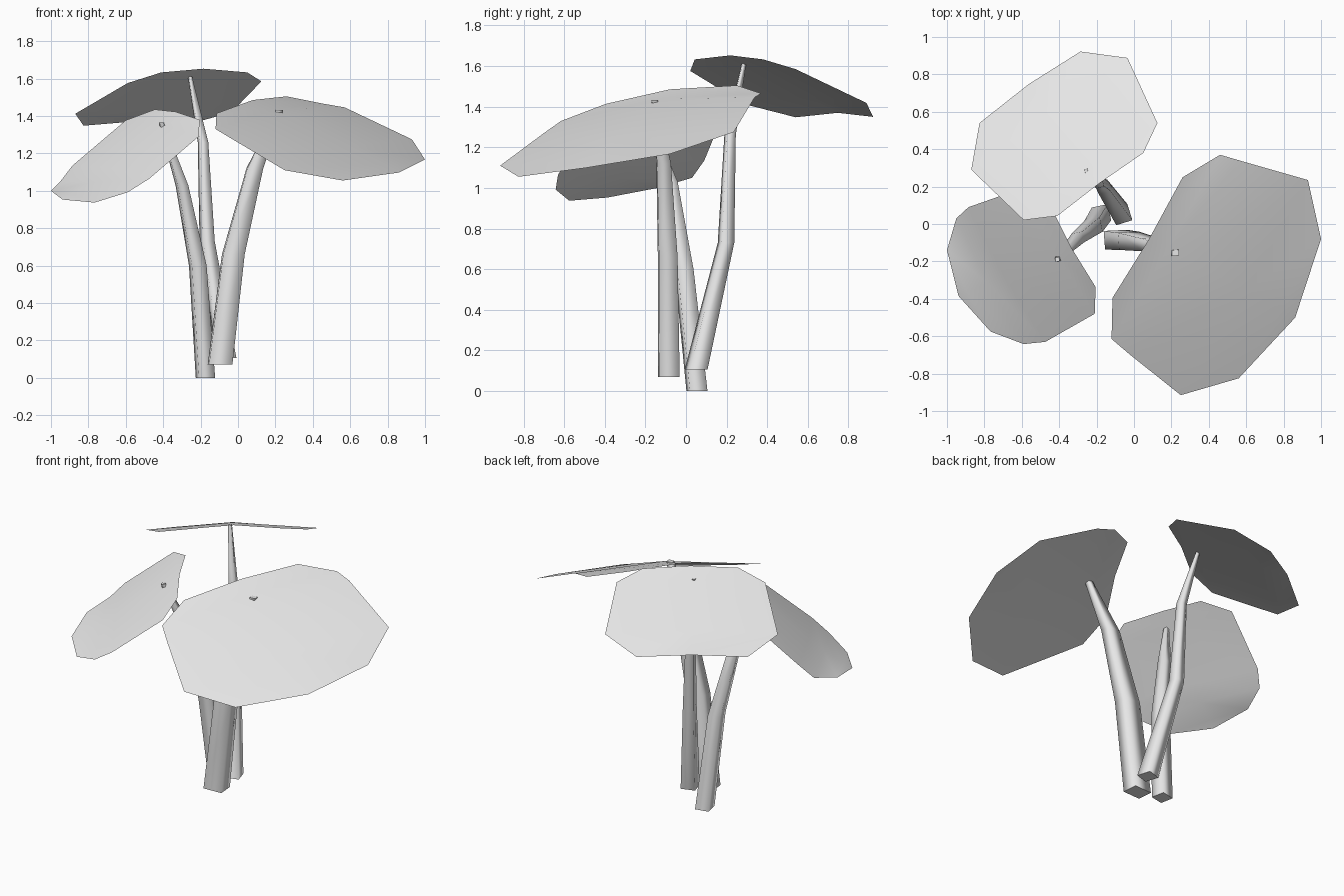
import bpy, bmesh
from math import cos, sin, pi
from mathutils import Vector

if "Cube" in bpy.data.objects:
    bpy.data.objects.remove(bpy.data.objects["Cube"])

grey = bpy.data.materials.new("plain_grey")
grey.use_nodes = True
grey.diffuse_color = (0.8, 0.8, 0.8, 1)
grey.node_tree.nodes["Principled BSDF"].inputs["Base Color"].default_value = (0.8, 0.8, 0.8, 1)


def finish(bm, name):
    mesh = bpy.data.meshes.new(name)
    bm.to_mesh(mesh)
    bm.free()
    mesh.materials.append(grey)
    obj = bpy.data.objects.new(name, mesh)
    bpy.context.collection.objects.link(obj)
    return obj


def leaf(name, rows, tip):
    """Thin blade folded along a raised midrib; rows are edge pairs from base to tip."""
    bm = bmesh.new()
    tip = Vector(tip)
    pairs = [(Vector(a), Vector(b)) for a, b in rows]
    across = pairs[1][1] - pairs[1][0]
    along = tip - (pairs[0][0] + pairs[0][1]) / 2
    up = across.cross(along).normalized()
    up *= 1 if up.z > 0 else -1
    strips = []
    for a, b in pairs:
        rib = (a + b) / 2 + up * (b - a).length / 2 * 0.075
        strips.append([bm.verts.new(p) for p in (a, rib, b)])
    end = bm.verts.new(tip)
    for r, s in zip(strips, strips[1:]):
        for i in (0, 1):
            bm.faces.new((r[i], r[i + 1], s[i + 1], s[i]))
    for i in (0, 1):
        bm.faces.new((strips[-1][i], strips[-1][i + 1], end))
    for f in bm.faces:
        f.normal_update()
        if f.normal.z < 0:
            f.normal_flip()
        f.smooth = True
    return finish(bm, name)


def stem(name, path, turn, stretch=1.0):
    """Bent tapering square stalk; path holds (x, y, z, width)."""
    bm = bmesh.new()
    rings = []
    for x, y, z, w in path:
        ring = []
        for k in range(4):
            a = turn + pi / 4 + k * pi / 2
            ring.append(bm.verts.new((x + stretch * w * 0.707 * cos(a), y + w * 0.707 * sin(a), z)))
        rings.append(ring)
    for r, s in zip(rings, rings[1:]):
        for k in range(4):
            j = (k + 1) % 4
            bm.faces.new((r[k], r[j], s[j], s[k])).smooth = True
    bm.faces.new(rings[0][::-1])
    bm.faces.new(rings[-1])
    return finish(bm, name)


# Large leaf on the left
leaf("left_leaf", [
    ((-.115, -.395, 1.414), (.26, .25, 1.505)),
    ((-.12, -.615, 1.33), (.46, .37, 1.465)),
    ((-.02, -.70, 1.27), (.57, .338, 1.446)),
    ((.25, -.915, 1.11), (.93, .235, 1.275)),
    ((.56, -.825, 1.055), (1.0, -.08, 1.167))], (.862, -.5, 1.098))

# Smaller drooping leaf at the front right
leaf("right_leaf", [
    ((-.205, -.337, 1.38), (-.444, .09, 1.435)),
    ((-.21, -.48, 1.29), (-.6, .19, 1.377)),
    ((-.474, -.63, 1.065), (-.885, .09, 1.135)),
    ((-.59, -.642, .992), (-.95, .03, 1.05)),
    ((-.767, -.575, .937), (-1.0, -.14, 1.0))], (-.938, -.385, .953))

# High leaf at the back
leaf("back_leaf", [
    ((-.41, .043, 1.633), (.05, .38, 1.633)),
    ((-.59, .021, 1.576), (.125, .54, 1.585)),
    ((-.87, .29, 1.412), (-.035, .888, 1.419)),
    ((-.826, .54, 1.348), (-.286, .922, 1.35))], (-.564, .747, 1.37))

# Stems reaching just through each leaf
stem("left_stem", [(-.096, -.084, .07, .1), (-.025, -.09, .66, .092),
                   (.09, -.11, 1.12, .068), (.222, -.155, 1.432, .03)], 0.06, 1.25)
stem("right_stem", [(-.174, .054, 0, .088), (-.215, -.01, .6, .08),
                    (-.3, -.075, 1.03, .058), (-.41, -.19, 1.365, .022)], 0.2)
stem("back_stem", [(-.065, .05, .107, .09), (-.165, .197, .73, .065),
                   (-.187, .217, 1.26, .045), (-.257, .285, 1.612, .018)], 0.3)
